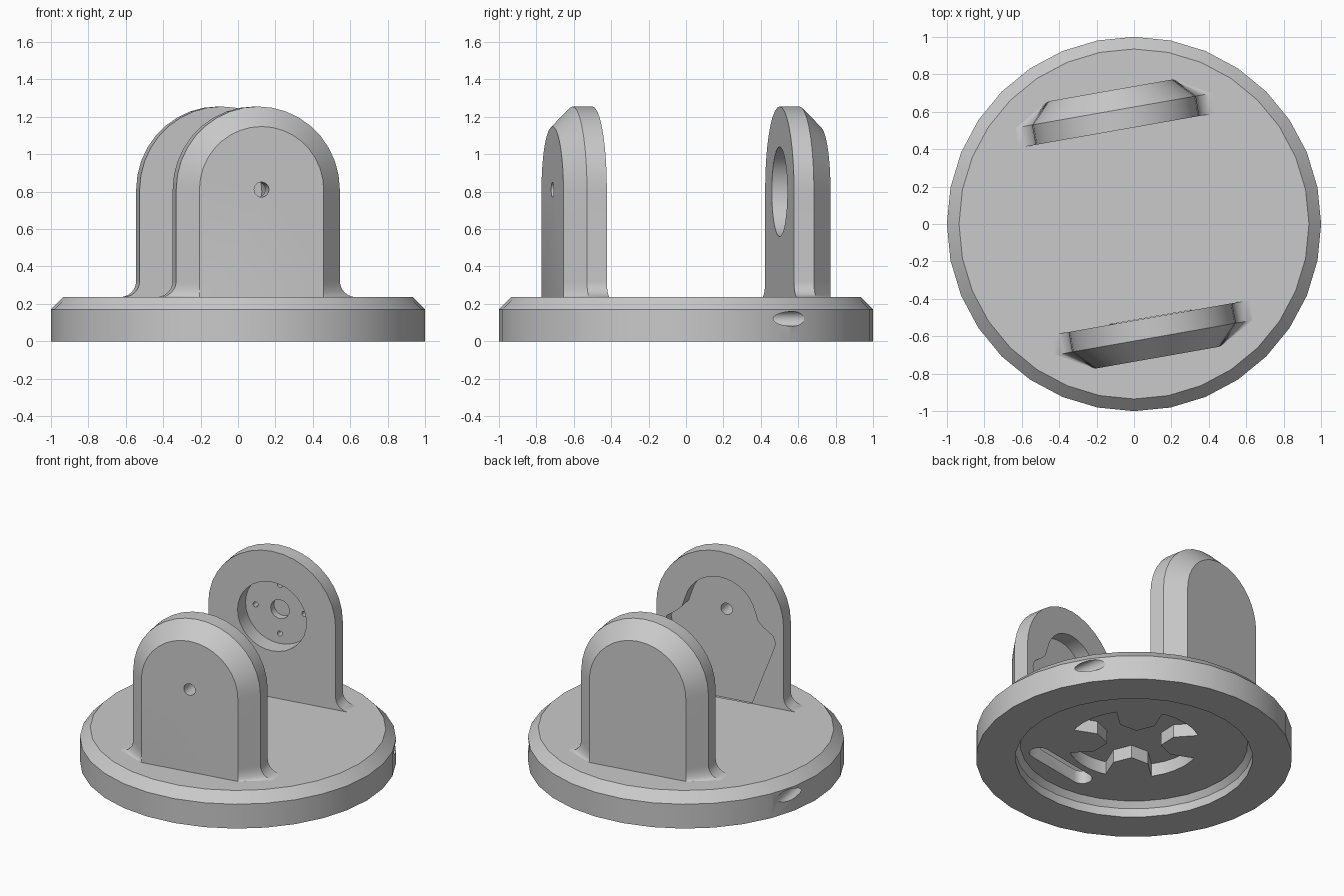
import bpy, bmesh
from math import sin, cos, pi, radians
from mathutils import Matrix

cube = bpy.data.objects.get("Cube")
if cube:
    bpy.data.objects.remove(cube, do_unlink=True)

grey = bpy.data.materials.new("plain grey")
grey.use_nodes = True
colour = (0.59, 0.59, 0.59, 1)
grey.diffuse_color = colour
grey.node_tree.nodes["Principled BSDF"].inputs["Base Color"].default_value = colour

TWIST = 10      # the arms are turned a little about z
FLOOR = 0.236   # top of the base
AXIS = 0.811    # height of the pivot
HALF = 0.444    # half width of an arm
INNER, EDGE, OUTER = 0.508, 0.616, 0.725  # distances of the arm faces
POCKET = 0.608  # back wall of the pocket


def loft(name, rings, turn=TWIST):
    """Skin a list of equal rings and cap both ends."""
    bm = bmesh.new()
    loops = [[bm.verts.new(p) for p in ring] for ring in rings]
    n = len(loops[0])
    for a, b in zip(loops, loops[1:]):
        for i in range(n):
            j = (i + 1) % n
            bm.faces.new((a[i], a[j], b[j], b[i]))
    bm.faces.new(loops[0])
    bm.faces.new(loops[-1])
    bmesh.ops.recalc_face_normals(bm, faces=bm.faces)
    bm.transform(Matrix.Rotation(radians(turn), 4, 'Z'))
    mesh = bpy.data.meshes.new(name)
    bm.to_mesh(mesh)
    bm.free()
    mesh.materials.append(grey)
    obj = bpy.data.objects.new(name, mesh)
    bpy.context.collection.objects.link(obj)
    return obj


def arc(x, z, r, start, end, steps):
    return [(x + r * cos(radians(start + (end - start) * i / steps)),
             z + r * sin(radians(start + (end - start) * i / steps)))
            for i in range(steps + 1)]


def slab(name, outline, y0, y1, turn=TWIST):
    return loft(name, [[(x, y, z) for x, z in outline] for y in (y0, y1)], turn)


def bore(x, z, r, y0, y1, turn=TWIST, sides=24):
    return slab("bore", arc(x, z, r, 0, 360, sides)[:-1], y0, y1, turn)


def block(name, outline, z0, z1, turn=TWIST):
    return loft(name, [[(x, y, z) for x, y in outline] for z in (z0, z1)], turn)


def activate(obj):
    bpy.ops.object.select_all(action='DESELECT')
    obj.select_set(True)
    bpy.context.view_layer.objects.active = obj


def cut(obj, cutters):
    for c in cutters:
        activate(obj)
        m = obj.modifiers.new("cut", 'BOOLEAN')
        m.operation, m.solver, m.object = 'DIFFERENCE', 'EXACT', c
        bpy.ops.object.modifier_apply(modifier=m.name)
        bpy.data.objects.remove(c, do_unlink=True)


def smooth(obj):
    activate(obj)
    bpy.ops.object.shade_smooth_by_angle(angle=radians(30))


def arm_outline(half, flare):
    """Round-topped outline with flared feet."""
    foot = [(half + flare * (1 - sin(a)), FLOOR + 0.085 * (1 - cos(a)))
            for a in (radians(t) for t in range(0, 91, 15))]
    right = [(half + flare, FLOOR - 0.02)] + foot
    left = [(-x, z) for x, z in reversed(right)]
    return right + arc(0, AXIS, half, 0, 180, 18) + left


def make_arm(name, turn):
    layers = [(INNER, HALF, 0.09), (EDGE, HALF, 0.09), (OUTER, HALF - 0.107, 0)]
    return loft(name, [[(x, -d, z) for x, z in arm_outline(h, f)]
                       for d, h, f in layers], turn)


def pocket():
    """Wide-shouldered pocket that reaches down into the base."""
    side = [(0.205, 0.19), (0.38, 0.66), (0.387, 0.69), (0.37, 0.735),
            (0.30, 0.785), (0.265, 0.82)]
    outline = side + arc(0, 0.825, 0.25, 15, 165, 14) + [(-x, z) for x, z in reversed(side)]
    return slab("pocket", outline, -POCKET, 0.002 - INNER)


# Front arm with a shaped pocket and a pin hole
front_arm = make_arm("front_arm", TWIST)
cut(front_arm, [pocket(), bore(0, AXIS, 0.04, -0.9, -0.55)])
smooth(front_arm)

# Back arm with a round recess, a centre hole and four screw holes
BACK = TWIST + 180
back_arm = make_arm("back_arm", BACK)
recess_floor = INNER + 0.12
holes = [bore(0, 0.80, 0.24, -recess_floor, -0.4, BACK, 32),
         bore(0, 0.80, 0.065, -recess_floor - 0.05, -0.55, BACK)]
for i in range(4):
    holes.append(bore(0.17 * cos(i * pi / 2), 0.80 + 0.17 * sin(i * pi / 2), 0.018,
                      -recess_floor - 0.05, -0.55, BACK, 12))
cut(back_arm, holes)
smooth(back_arm)

# Round base, hollow underneath in two steps
profile = [(0.42, 0.19), (0.42, 0.10), (0.72, 0.10), (0.75, 0.06), (0.75, 0),
           (1, 0), (1, 0.17), (0.935, FLOOR)]
base = loft("base", [[(x, y, z) for x, y in arc(0, 0, r, 0, 360, 32)[:-1]]
                     for r, z in profile], 0)
slot = arc(0.30, -0.53, 0.065, -90, 90, 8) + arc(-0.12, -0.53, 0.065, 90, 270, 8)
cut(base, [bore(-0.907, 0.12, 0.04, 0.1, 0.7),
           bore(0.907, 0.12, 0.04, 0.1, 0.7),
           block("slot", slot, 0.05, 0.205),
           pocket()])
smooth(base)

# Four teeth that leave a cross-shaped socket under the base
for i in range(4):
    tooth = arc(0, 0, 0.43, -20, 20, 4) + [(0.24, 0.11), (0.17, 0), (0.24, -0.11)]
    block("socket_tooth_%d" % (i + 1), tooth, 0.10, 0.20, TWIST + 45 + 90 * i)
